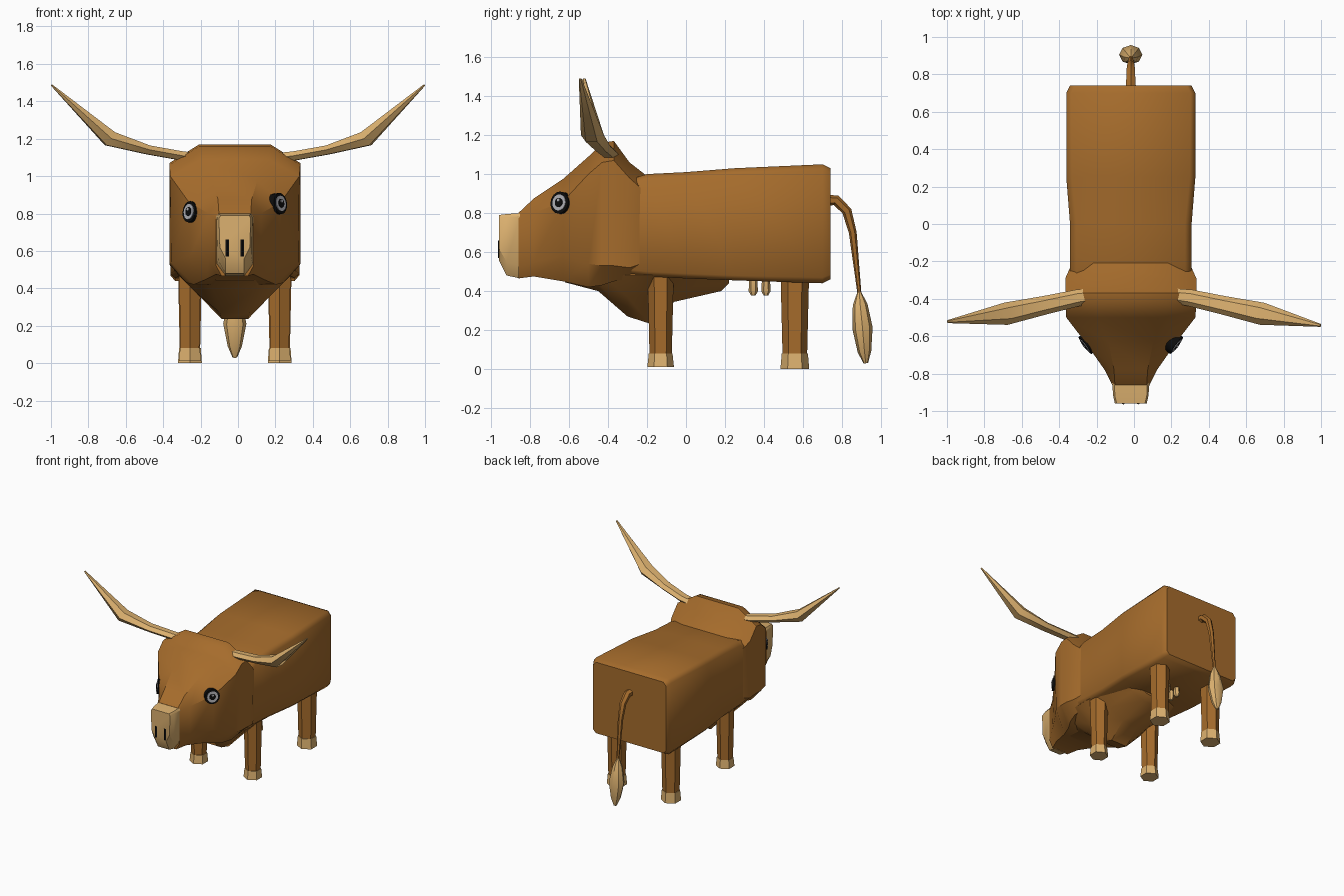
import bpy, bmesh, math
from mathutils import Vector

CX = -0.017  # body midline


def material(name, rgb):
    m = bpy.data.materials.new(name)
    m.diffuse_color = (*rgb, 1)
    return m


BROWN = material("brown hide", (0.38, 0.15, 0.025))
TAN = material("tan horn", (0.72, 0.44, 0.16))
BLACK = material("black", (0.004, 0.004, 0.004))
GREY = material("eye grey", (0.45, 0.45, 0.48))


def skin(name, rings, mat, angle=40):
    """Join equal-length rings of points into a capped solid."""
    bm = bmesh.new()
    vs = [[bm.verts.new(p) for p in r] for r in rings]
    n = len(vs[0])
    for a, b in zip(vs, vs[1:]):
        for i in range(n):
            j = (i + 1) % n
            bm.faces.new((a[i], a[j], b[j], b[i]))
    bm.faces.new(vs[0])
    bm.faces.new(vs[-1])
    bmesh.ops.recalc_face_normals(bm, faces=bm.faces)
    me = bpy.data.meshes.new(name)
    bm.to_mesh(me)
    bm.free()
    me.materials.append(mat)
    ob = bpy.data.objects.new(name, me)
    bpy.context.collection.objects.link(ob)
    bpy.ops.object.select_all(action='DESELECT')
    ob.select_set(True)
    bpy.context.view_layer.objects.active = ob
    bpy.ops.object.shade_smooth_by_angle(angle=math.radians(angle))
    return ob


def loft(name, sections, mat, angle=40):
    """Sections: y, then four (half width, z) pairs from top to bottom."""
    rings = []
    for y, *v in sections:
        half = list(zip(v[::2], v[1::2]))
        rings.append([(CX + w, y, z) for w, z in half] +
                     [(CX - w, y, z) for w, z in reversed(half)])
    return skin(name, rings, mat, angle)


def tube(name, path, mat, sides=6, ref=(1, 0, 0), angle=40):
    """Path: (x, y, z, radius a, radius b)."""
    pts = [Vector(p[:3]) for p in path]
    rings = []
    for i, p in enumerate(path):
        t = (pts[min(i + 1, len(pts) - 1)] - pts[max(i - 1, 0)]).normalized()
        s = t.cross(Vector(ref)).normalized()
        o = t.cross(s)
        rings.append([pts[i] + s * p[3] * math.cos(k * math.tau / sides)
                      + o * p[4] * math.sin(k * math.tau / sides) for k in range(sides)])
    return skin(name, rings, mat, angle)


# body
loft("body", [
    (-.36, .29, .95, .325, .90, .325, .52, .28, .47),
    (-.20, .29, 1.0, .325, .97, .325, .50, .30, .475),
    (0.00, .29, 1.01, .325, .98, .325, .49, .30, .465),
    (.25, .315, 1.03, .345, 1.0, .345, .48, .32, .455),
    (.70, .32, 1.05, .345, 1.02, .345, .47, .32, .44),
    (.74, .30, 1.03, .325, 1.0, .325, .485, .30, .46)], BROWN, 50)

# head
loft("head", [
    (-.20, .20, .99, .31, .90, .31, .55, .25, .48),
    (-.29, .20, 1.06, .35, .98, .345, .52, .28, .46),
    (-.37, .19, 1.17, .35, 1.07, .35, .53, .27, .45),
    (-.43, .19, 1.16, .35, 1.06, .35, .53, .26, .43),
    (-.50, .18, 1.09, .345, 1.0, .34, .54, .22, .42),
    (-.63, .12, .975, .245, .86, .235, .58, .15, .45),
    (-.78, .09, .875, .14, .80, .14, .55, .10, .475),
    (-.86, .085, .80, .10, .77, .10, .52, .07, .465)], BROWN, 35)

# muzzle
loft("muzzle", [
    (-.85, .088, .80, .10, .785, .098, .53, .05, .465),
    (-.92, .085, .795, .094, .78, .09, .55, .05, .48),
    (-.96, .075, .79, .085, .775, .08, .62, .05, .56)], TAN, 35)

# dewlap and brisket under the neck
loft("dewlap", [
    (-.62, .15, .60, .20, .52, .16, .47, .10, .445),
    (-.45, .20, .60, .28, .50, .22, .44, .12, .40),
    (-.30, .20, .60, .31, .48, .20, .37, .08, .27),
    (-.19, .20, .60, .31, .48, .20, .37, .07, .235),
    (-.06, .20, .60, .30, .48, .20, .41, .07, .345),
    (.18, .20, .60, .25, .48, .18, .44, .07, .40),
    (.22, .15, .60, .20, .50, .15, .47, .07, .44)], BROWN, 35)

for s, side in ((-1, "left"), (1, "right")):
    # legs with hooves
    for part, y, z0, r in (("front", -.13, .012, .068), ("rear", .558, 0, .074)):
        x = CX + s * .24
        tube(f"{part}_leg_{side}", [(x, y, .07, r - .011, r - .011),
                                    (x, y, .52, r, r)], BROWN)
        tube(f"{part}_hoof_{side}", [(x, y, z0, r, r),
                                     (x, y, .08, r - .007, r - .007)], TAN)

    # horns
    tube(f"horn_{side}", [(s * .22, -.385, 1.10, .04, .028),
                          (s * .30, -.395, 1.108, .045, .028),
                          (s * .48, -.435, 1.14, .05, .028),
                          (s * .685, -.48, 1.20, .06, .048),
                          (s * .997, -.532 - s * .01, 1.487, .008, .005)],
         TAN, ref=(0, 0, 1))

    # eyes: stacked discs
    n = Vector((s * .79, -.6, .12)).normalized()
    c = Vector((CX + s * .232, -.64, .83 + s * .022))
    for label, r, d, m in (("rim", .057, .016, BLACK), ("iris", .042, .020, GREY),
                           ("pupil", .024, .023, BLACK), ("glint", .008, .026, GREY)):
        p = c + (Vector((0, 0, .012)) if label == "glint" else Vector())
        tube(f"eye_{label}_{side}", [(*(p - n * .03), r, r), (*(p + n * d), r, r)],
             m, sides=16, ref=(0, 0, 1), angle=30)

    # nostrils
    x = CX + s * .04
    tube(f"nostril_{side}", [(x, -.955, .57, .01, .018), (x, -.955, .66, .01, .018)],
         BLACK, sides=4)

    # teats
    for k, y in enumerate((.345, .41)):
        tube(f"teat_{side}_{k + 1}", [(CX + s * .045, y, .47, .02, .02),
                                      (CX + s * .045, y, .40, .024, .024),
                                      (CX + s * .045, y, .378, .012, .012)], TAN)

# tail with tuft
tube("tail", [(CX, .72, .865, .03, .032), (CX, .77, .865, .027, .028),
              (CX, .825, .81, .025, .025), (CX, .855, .70, .02, .02),
              (CX, .89, .38, .01, .01)], BROWN)
tube("tail_tuft", [(CX, .888, .40, .008, .008), (CX, .893, .33, .038, .038),
                   (CX, .905, .21, .052, .062), (CX, .915, .09, .035, .038),
                   (CX, .922, .03, .012, .012)], TAN, sides=8)
